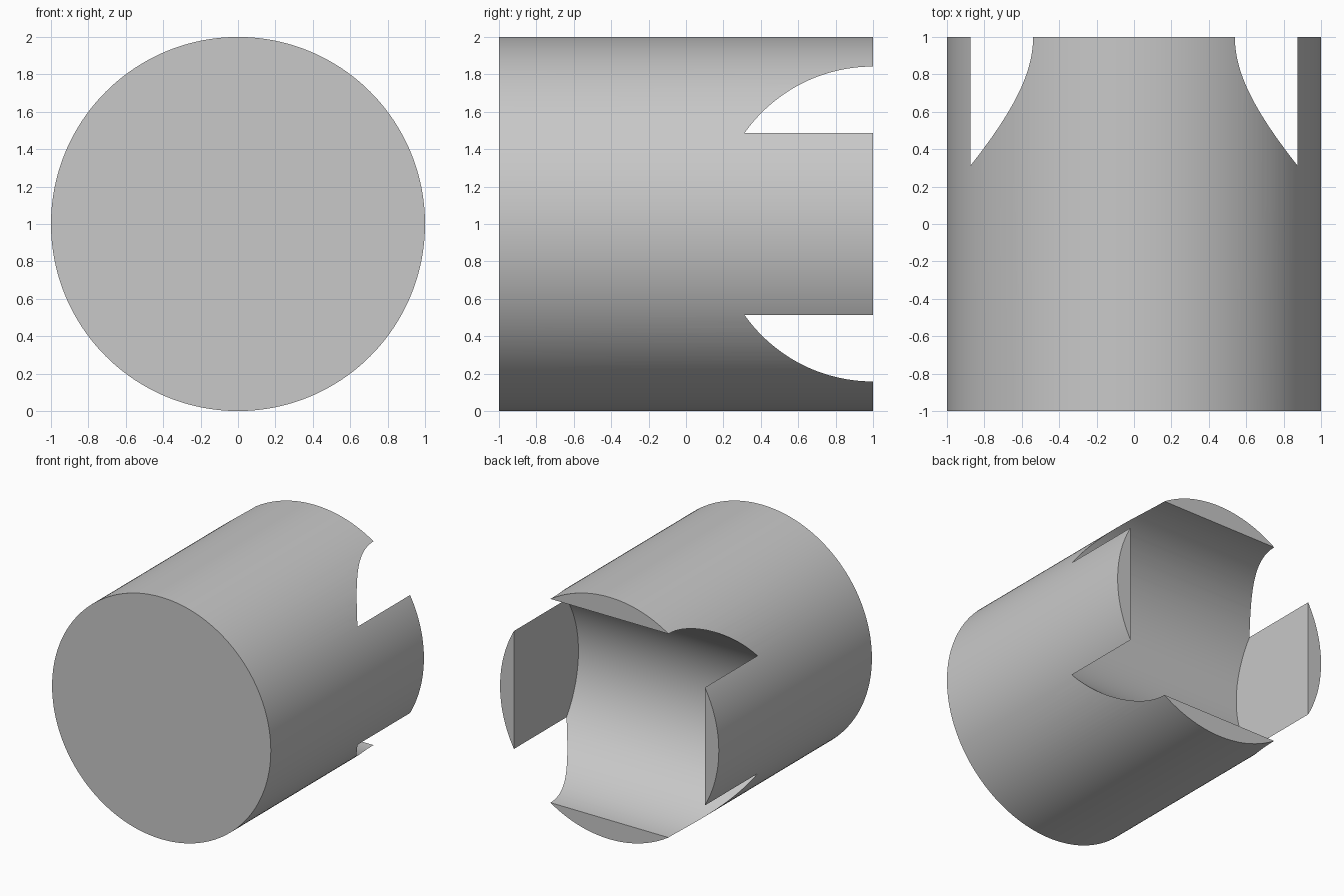
import bpy
from math import radians

default = bpy.data.objects.get("Cube")
if default:
    bpy.data.objects.remove(default, do_unlink=True)

grey = bpy.data.materials.new("light_grey")
grey.use_nodes = True
colour = (0.58, 0.58, 0.58, 1)
grey.diffuse_color = colour
grey.node_tree.nodes["Principled BSDF"].inputs["Base Color"].default_value = colour


def cylinder(name, radius, depth, location, rotation):
    bpy.ops.mesh.primitive_cylinder_add(
        vertices=192, radius=radius, depth=depth, location=location, rotation=rotation)
    obj = bpy.context.object
    obj.name = name
    obj.data.materials.append(grey)
    bpy.ops.object.transform_apply(location=True, rotation=True, scale=True)
    return obj


# Cross bore: sits on the back face and stops short of both sides
bore = cylinder("bore_cutter", 0.842, 1.746, (0, 1, 1), (0, radians(90), 0))
bore.hide_render = True

# Main body: solid cylinder lying front to back
body = cylinder("cylinder_body", 1, 2, (0, 0, 1), (radians(90), 0, 0))
cut = body.modifiers.new("cross_bore", 'BOOLEAN')
cut.operation = 'DIFFERENCE'
cut.solver = 'EXACT'
cut.object = bore
bpy.ops.object.modifier_apply(modifier=cut.name)
bpy.data.objects.remove(bore, do_unlink=True)

bpy.ops.object.shade_smooth_by_angle(angle=radians(25))
